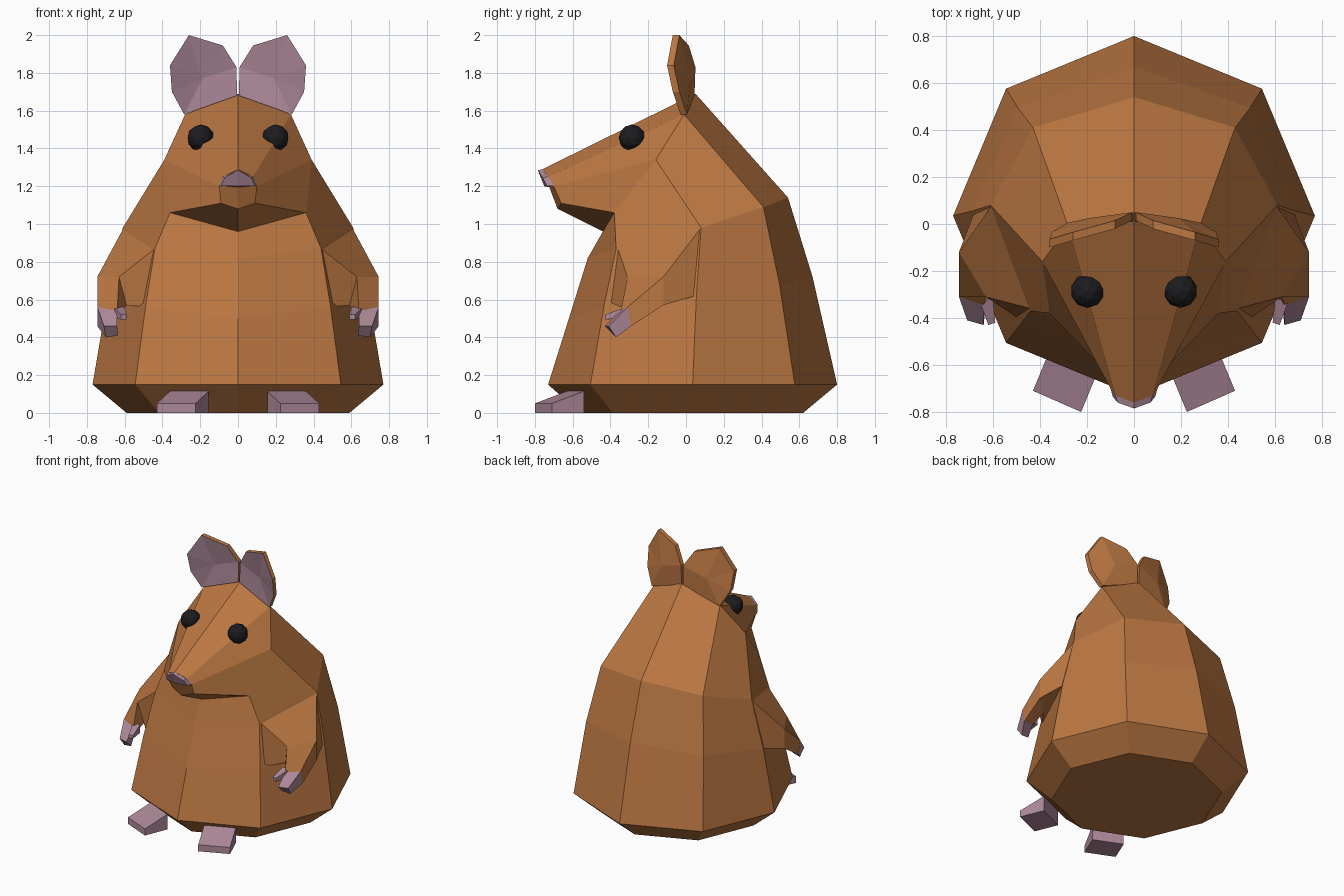
import bpy, bmesh
from math import sin, cos, pi

if "Cube" in bpy.data.objects:
    bpy.data.objects.remove(bpy.data.objects["Cube"])


def material(name, rgb):
    m = bpy.data.materials.new(name)
    m.diffuse_color = (*rgb, 1)
    m.use_nodes = True
    m.node_tree.nodes["Principled BSDF"].inputs["Base Color"].default_value = m.diffuse_color
    return m


FUR = material("fur", (0.50, 0.185, 0.055))
PINK = material("pink_skin", (0.42, 0.25, 0.32))
BLACK = material("black", (0.012, 0.012, 0.014))


def mirrored(name, verts, faces, mats, face_mats=None):
    """Build one side and its mirror image across x = 0, welded at the middle."""
    bm = bmesh.new()
    for s in (1, -1):
        vs = [bm.verts.new((s * x, y, z)) for x, y, z in verts]
        for i, f in enumerate(faces):
            face = bm.faces.new([vs[k] for k in f])
            face.material_index = face_mats[i] if face_mats else 0
    bmesh.ops.remove_doubles(bm, verts=[v for v in bm.verts if abs(v.co.x) < 1e-4], dist=1e-4)
    bmesh.ops.recalc_face_normals(bm, faces=bm.faces)
    me = bpy.data.meshes.new(name)
    bm.to_mesh(me)
    bm.free()
    for m in mats:
        me.materials.append(m)
    ob = bpy.data.objects.new(name, me)
    bpy.context.collection.objects.link(ob)
    return ob


def loft(name, rings, mat, closed=True):
    """Skin matching rings; open rings are half sections that start and end on x = 0."""
    n = len(rings[0])
    verts = [p for r in rings for p in r]
    faces = [list(range(n)), list(range(len(verts) - n, len(verts)))]
    for i in range(len(rings) - 1):
        for k in range(n if closed else n - 1):
            a, b = i * n + k, i * n + (k + 1) % n
            faces.append([a, b, b + n, a + n])
    return mirrored(name, verts, faces, [mat])


def half_octagon(rx, ry, cy, z):
    return [(rx * sin(k * pi / 4) if k % 4 else 0, cy + ry * cos(k * pi / 4), z) for k in range(5)]


# Body and head: one skin from the base, over the shoulders, to the snout
loft("body", [
    half_octagon(0.59, 0.59, 0.03, 0),
    half_octagon(0.77, 0.765, 0.035, 0.15),
    [(0, .67, .72), (.495, .495, .68), (.69, .055, .62), (.49, -.435, .56), (0, -.62, .5)],
    [(0, .54, 1.14), (.43, .41, 1.09), (.61, .08, .98), (.44, -.37, .87), (0, -.52, .82)],
    [(0, .05, 1.69), (.28, -.01, 1.58), (.39, -.16, 1.34), (.36, -.38, 1.06), (0, -.44, .96)],
    [(0, -.76, 1.29), (.08, -.73, 1.25), (.1, -.70, 1.2), (.09, -.66, 1.11), (0, -.68, 1.08)],
], FUR, closed=False)

# Nose
loft("nose", [
    [(0, -.73, 1.295), (.085, -.71, 1.255), (.103, -.69, 1.2), (0, -.7, 1.19)],
    [(0, -.785, 1.285), (.07, -.76, 1.245), (.09, -.735, 1.2), (0, -.75, 1.2)],
], PINK, closed=False)

# Arms, hands and thumbs
wrist = [(.64, -.345, .54), (.745, -.31, .56), (.745, -.29, .46), (.66, -.30, .47)]
loft("arms", [
    [(.44, -.36, .87), (.605, .08, .98), (.68, .05, .62), (.48, -.41, .56)],
    [(.63, -.31, .72), (.745, -.12, .72), (.745, -.12, .57), (.59, -.27, .57)],
    wrist,
], FUR)
loft("hands", [
    wrist,
    [(.64, -.43, .46), (.71, -.41, .46), (.70, -.37, .40), (.635, -.38, .41)],
], PINK)
loft("thumbs", [
    [(.60, -.32, .56), (.66, -.32, .56), (.66, -.32, .50), (.60, -.32, .50)],
    [(.59, -.42, .52), (.62, -.43, .52), (.62, -.43, .495), (.59, -.42, .495)],
], PINK)

# Feet: sloping wedges turned outward
foot = [(.225, -.80), (.43, -.71), (.36, -.54), (.155, -.63)]
loft("feet", [
    [(x, y, 0) for x, y in foot],
    [(x, y, z) for (x, y), z in zip(foot, (.05, .05, .115, .115))],
], PINK)

# Ears: cupped outline, pink in front and fur behind
rim = [(.005, .01, 1.68), (.008, .015, 1.83), (.08, -.02, 1.945), (.26, -.07, 2.0),
       (.36, -.10, 1.84), (.35, -.07, 1.70), (.285, -.03, 1.58)]
n = len(rim)
front = rim + [(.19, -.01, 1.77)]
verts = front + [(x, y + .035, z) for x, y, z in front]
faces, mats = [], []
for i in range(n):
    j = (i + 1) % n
    faces += [[i, j, n], [i + n + 1, j + n + 1, 2 * n + 1], [i, j, j + n + 1, i + n + 1]]
    mats += [1, 0, 0]
mirrored("ears", verts, faces, [FUR, PINK], mats)

# Eyes
for side, s in (("left", 1), ("right", -1)):
    bpy.ops.mesh.primitive_ico_sphere_add(subdivisions=2, radius=0.072,
                                          location=(s * .198, -.285, 1.455))
    eye = bpy.context.object
    eye.name = side + "_eye"
    eye.data.materials.append(BLACK)
